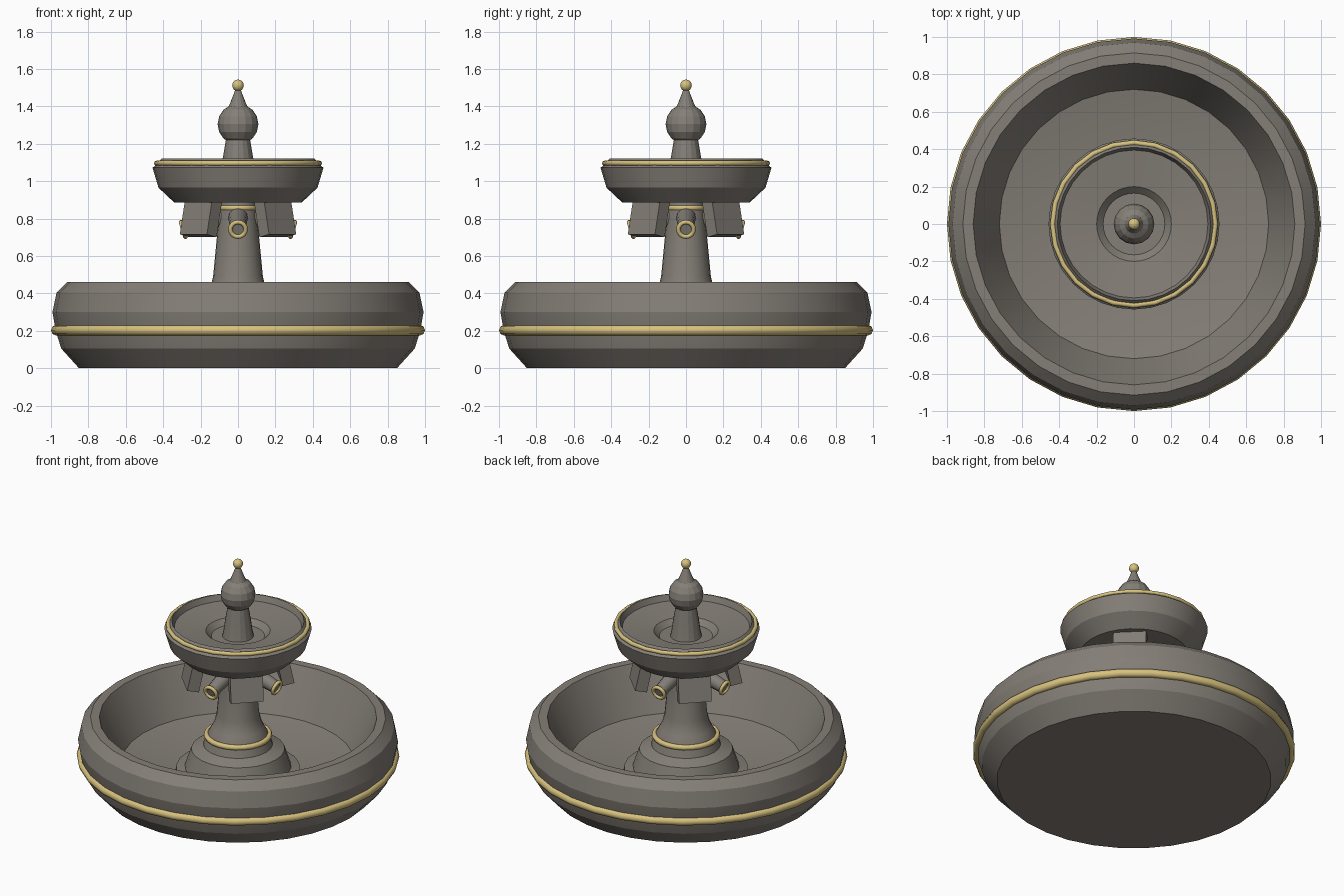
import bpy, bmesh, math
from mathutils import Matrix, Vector

cube = bpy.data.objects.get("Cube")
if cube:
    bpy.data.objects.remove(cube, do_unlink=True)


def material(name, rgb):
    m = bpy.data.materials.new(name)
    m.use_nodes = True
    color = (*rgb, 1.0)
    m.diffuse_color = color
    bsdf = m.node_tree.nodes["Principled BSDF"]
    bsdf.inputs["Base Color"].default_value = color
    bsdf.inputs["Roughness"].default_value = 0.7
    return m


STONE = material("grey_stone", (0.232, 0.211, 0.184))
GOLD = material("pale_gold", (0.68, 0.54, 0.21))


def finish(name, bm, mat, angle=20):
    bmesh.ops.recalc_face_normals(bm, faces=bm.faces)
    mesh = bpy.data.meshes.new(name)
    bm.to_mesh(mesh)
    bm.free()
    mesh.materials.append(mat)
    obj = bpy.data.objects.new(name, mesh)
    bpy.context.collection.objects.link(obj)
    if angle:
        bpy.ops.object.select_all(action='DESELECT')
        obj.select_set(True)
        bpy.context.view_layer.objects.active = obj
        bpy.ops.object.shade_smooth_by_angle(angle=math.radians(angle))
    return obj


def lathe(name, profile, mat, segments=32, closed=False, angle=20, matrix=None):
    """Revolve (radius, z) points around z; open ends are capped."""
    bm = bmesh.new()
    rings = []
    for r, z in profile:
        ring = []
        for i in range(segments):
            a = math.tau * i / segments
            ring.append(bm.verts.new((r * math.cos(a), r * math.sin(a), z)))
        rings.append(ring)
    pairs = list(zip(rings, rings[1:]))
    if closed:
        pairs.append((rings[-1], rings[0]))
    for low, high in pairs:
        for i in range(segments):
            j = (i + 1) % segments
            bm.faces.new((low[i], low[j], high[j], high[i]))
    if not closed:
        bm.faces.new(rings[0])
        bm.faces.new(rings[-1])
    if matrix:
        bm.transform(matrix)
    return finish(name, bm, mat, angle)


def gold_ring(name, radius, z, thickness, segments=32, matrix=None):
    section = [(radius + thickness * math.cos(math.tau * k / 8),
                z + thickness * math.sin(math.tau * k / 8)) for k in range(8)]
    return lathe(name, section, GOLD, segments, True, 50, matrix)


# Lower basin with hollow interior and a gently dished floor
lathe("lower_basin", [
    (0.85, 0.0), (0.945, 0.105), (0.975, 0.2), (0.992, 0.3), (0.97, 0.405),
    (0.915, 0.46), (0.86, 0.46), (0.72, 0.16), (0.38, 0.09)], STONE)
gold_ring("lower_basin_band", 0.972, 0.203, 0.028)

# Stepped plinth and flared column
lathe("plinth", [
    (0.39, 0.06), (0.385, 0.12), (0.33, 0.13), (0.29, 0.25), (0.215, 0.28),
    (0.2, 0.33)], STONE, 24)
lathe("column", [
    (0.2, 0.31), (0.192, 0.35), (0.163, 0.4), (0.145, 0.44), (0.133, 0.49),
    (0.113, 0.7), (0.098, 0.9)], STONE, 24)
gold_ring("column_base_band", 0.195, 0.345, 0.018, 24)
gold_ring("column_top_band", 0.09, 0.857, 0.017, 24)

# Shallow upper bowl with a central well
lathe("upper_bowl", [
    (0.34, 0.885), (0.425, 0.965), (0.457, 1.072), (0.44, 1.085), (0.41, 1.12),
    (0.395, 1.08), (0.2, 1.055), (0.165, 1.02)], STONE)
gold_ring("upper_bowl_band", 0.435, 1.096, 0.014, 24)

# Finial: stem, globe, spire and gold tip
lathe("finial_stem", [
    (0.1, 1.01), (0.09, 1.06), (0.082, 1.12), (0.065, 1.22)], STONE, 16)
globe = [(0.109 * math.sin(math.pi * k / 8), 1.305 - 0.109 * math.cos(math.pi * k / 8))
         for k in range(1, 8)]
lathe("finial_globe", globe, STONE, 16, angle=0)
lathe("finial_spire", [(0.06, 1.38), (0.045, 1.41), (0.012, 1.495)], STONE, 16)
bm = bmesh.new()
bmesh.ops.create_uvsphere(bm, u_segments=16, v_segments=10, radius=0.031,
                          matrix=Matrix.Translation((0, 0, 1.512)))
finish("finial_tip", bm, GOLD, 40)

# Four downward spouts on the main axes, each with a gold lip
start, end = Vector((0.05, 0, 0.815)), Vector((0.293, 0, 0.742))
axis = end - start
tilt = Matrix.Translation(start) @ axis.to_track_quat('Z', 'Y').to_matrix().to_4x4()
for i, side in enumerate(("left", "back", "right", "front")):
    place = Matrix.Rotation(i * math.pi / 2, 4, 'Z') @ tilt
    lathe(side + "_spout", [(0.055, 0), (0.04, axis.length)], STONE, 12,
          angle=40, matrix=place)
    gold_ring(side + "_spout_lip", 0.041, axis.length, 0.012, 16, place)

# Four leaning block brackets on the diagonals, under the upper bowl
block = (Matrix.Translation((0.28, 0, 0.806))
         @ Matrix.Rotation(math.radians(-12), 4, 'Y')
         @ Matrix.Diagonal((0.075, 0.205, 0.2, 1)))
for i, side in enumerate(("back_left", "back_right", "front_right", "front_left")):
    turn = Matrix.Rotation((i + 0.5) * math.pi / 2, 4, 'Z')
    bm = bmesh.new()
    bmesh.ops.create_cube(bm, size=1, matrix=turn @ block)
    finish(side + "_bracket", bm, STONE, 0)
